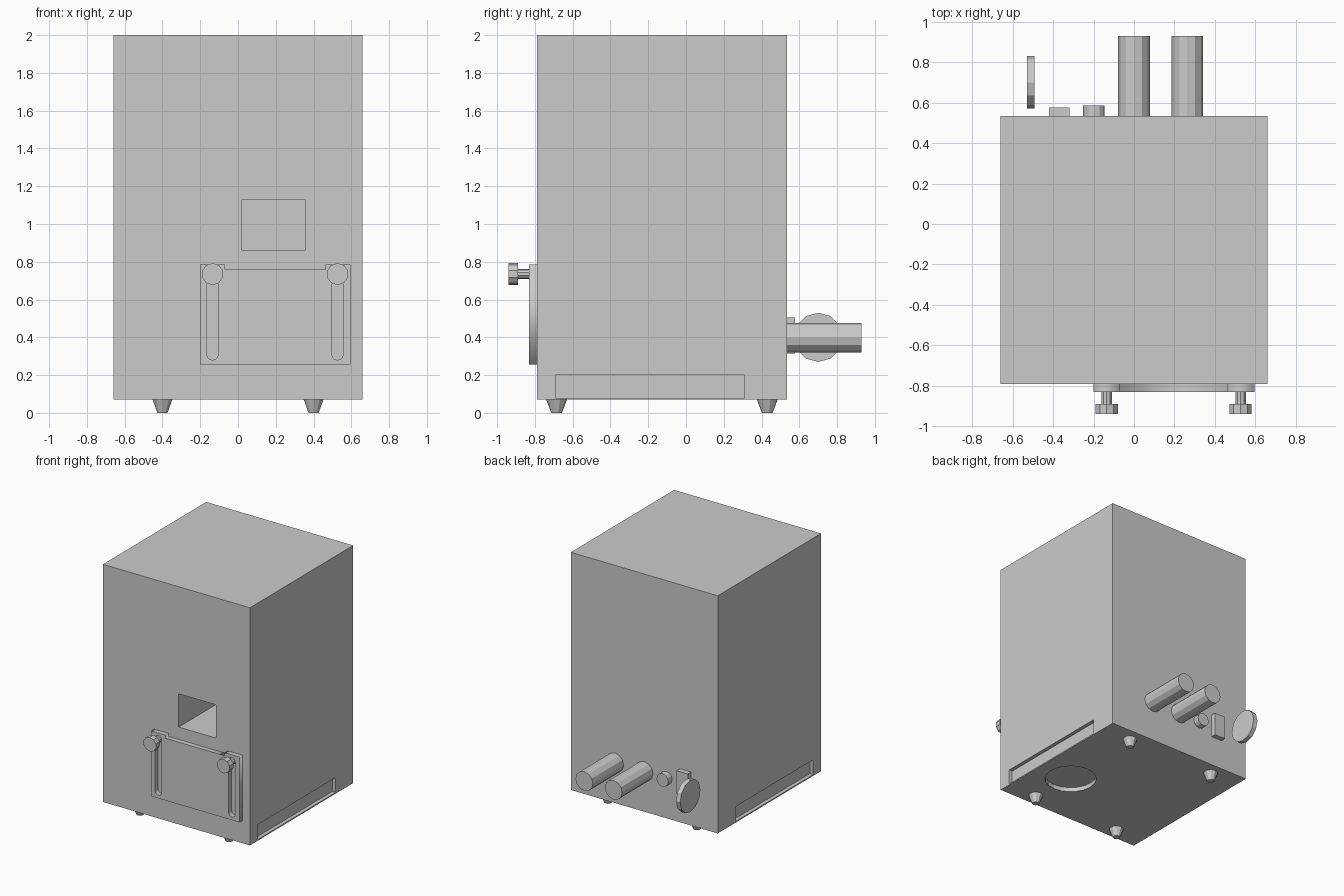
import bpy
from math import pi, cos, sin

if "Cube" in bpy.data.objects:
    bpy.data.objects.remove(bpy.data.objects["Cube"])


def box(name, lo, hi):
    mid = [(a + b) / 2 for a, b in zip(lo, hi)]
    bpy.ops.mesh.primitive_cube_add(size=1, location=mid)
    ob = bpy.context.object
    ob.name = name
    ob.scale = [b - a for a, b in zip(lo, hi)]
    bpy.ops.object.transform_apply(location=False, rotation=False, scale=True)
    return ob


def rod(name, r, depth, loc, axis='Z', sides=12, r_top=None):
    rot = {'X': (0, pi / 2, 0), 'Y': (pi / 2, 0, 0), 'Z': (0, 0, 0)}[axis]
    bpy.ops.mesh.primitive_cone_add(vertices=sides, radius1=r, depth=depth,
                                    radius2=r if r_top is None else r_top,
                                    location=loc, rotation=rot)
    bpy.context.object.name = name
    return bpy.context.object


def cut(ob, cutter):
    mod = ob.modifiers.new("cut", 'BOOLEAN')
    mod.operation = 'DIFFERENCE'
    mod.solver = 'EXACT'
    mod.object = cutter
    bpy.context.view_layer.objects.active = ob
    bpy.ops.object.modifier_apply(modifier=mod.name)
    bpy.data.objects.remove(cutter, do_unlink=True)


# Cabinet with front chute, side grip recesses and round recess underneath
body = box("cabinet", (-0.66, -0.79, 0.07), (0.66, 0.535, 2.0))
cut(body, box("chute_cutter", (0.02, -0.9, 0.86), (0.355, -0.29, 1.13)))
for s in (-1, 1):
    xs = sorted((s * 0.63, s * 0.75))
    cut(body, box("grip_cutter", (xs[0], -0.69, 0.08), (xs[1], 0.31, 0.20)))
cut(body, rod("base_cutter", 0.195, 0.1, (0.36, -0.32, 0.055), sides=20))

# Sliding front plate: outline with raised corner tabs and two rounded slots
KNOB_X = (-0.135, 0.527)
KNOB_Z = 0.735


def slot(cx, r=0.03, z0=0.31, z1=KNOB_Z, n=6):
    low = [(cx + r * cos(pi + pi * i / n), z0 + r * sin(pi + pi * i / n)) for i in range(n + 1)]
    high = [(cx + r * cos(pi * i / n), z1 + r * sin(pi * i / n)) for i in range(n + 1)]
    return low + high


outline = [(-0.2, 0.255), (0.595, 0.255), (0.595, 0.785), (0.462, 0.785),
           (0.462, 0.76), (-0.07, 0.76), (-0.07, 0.785), (-0.2, 0.785)]
curve = bpy.data.curves.new("front_plate", 'CURVE')
curve.dimensions = '2D'
curve.fill_mode = 'BOTH'
curve.extrude = 0.02
for pts in [outline] + [slot(x) for x in KNOB_X]:
    sp = curve.splines.new('POLY')
    sp.points.add(len(pts) - 1)
    for p, (x, z) in zip(sp.points, pts):
        p.co = (x, z, 0, 1)
    sp.use_cyclic_u = True
plate = bpy.data.objects.new("front_plate", curve)
bpy.context.collection.objects.link(plate)
plate.location.y = -0.81
plate.rotation_euler.x = pi / 2
bpy.ops.object.select_all(action='DESELECT')
plate.select_set(True)
bpy.context.view_layer.objects.active = plate
bpy.ops.object.convert(target='MESH')

# Clamp knobs on their shafts
for x in KNOB_X:
    rod("knob_shaft", 0.027, 0.11, (x, -0.84, KNOB_Z), 'Y', 10)
    rod("knob_head", 0.058, 0.05, (x, -0.915, KNOB_Z), 'Y', 10)

# Tapered feet
for x in (-0.4, 0.4):
    for y in (-0.685, 0.43):
        rod("foot", 0.028, 0.07, (x, y, 0.035), sides=10, r_top=0.055)

# Rear pipes, stub, socket plate and disc
for x in (0.0, 0.263):
    rod("rear_pipe", 0.078, 0.395, (x, 0.7325, 0.398), 'Y')
rod("rear_stub", 0.053, 0.05, (-0.198, 0.56, 0.398), 'Y')
box("socket_plate", (-0.42, 0.535, 0.315), (-0.32, 0.577, 0.505))
rod("rear_disc", 0.13, 0.037, (-0.51, 0.7, 0.4), 'X')
